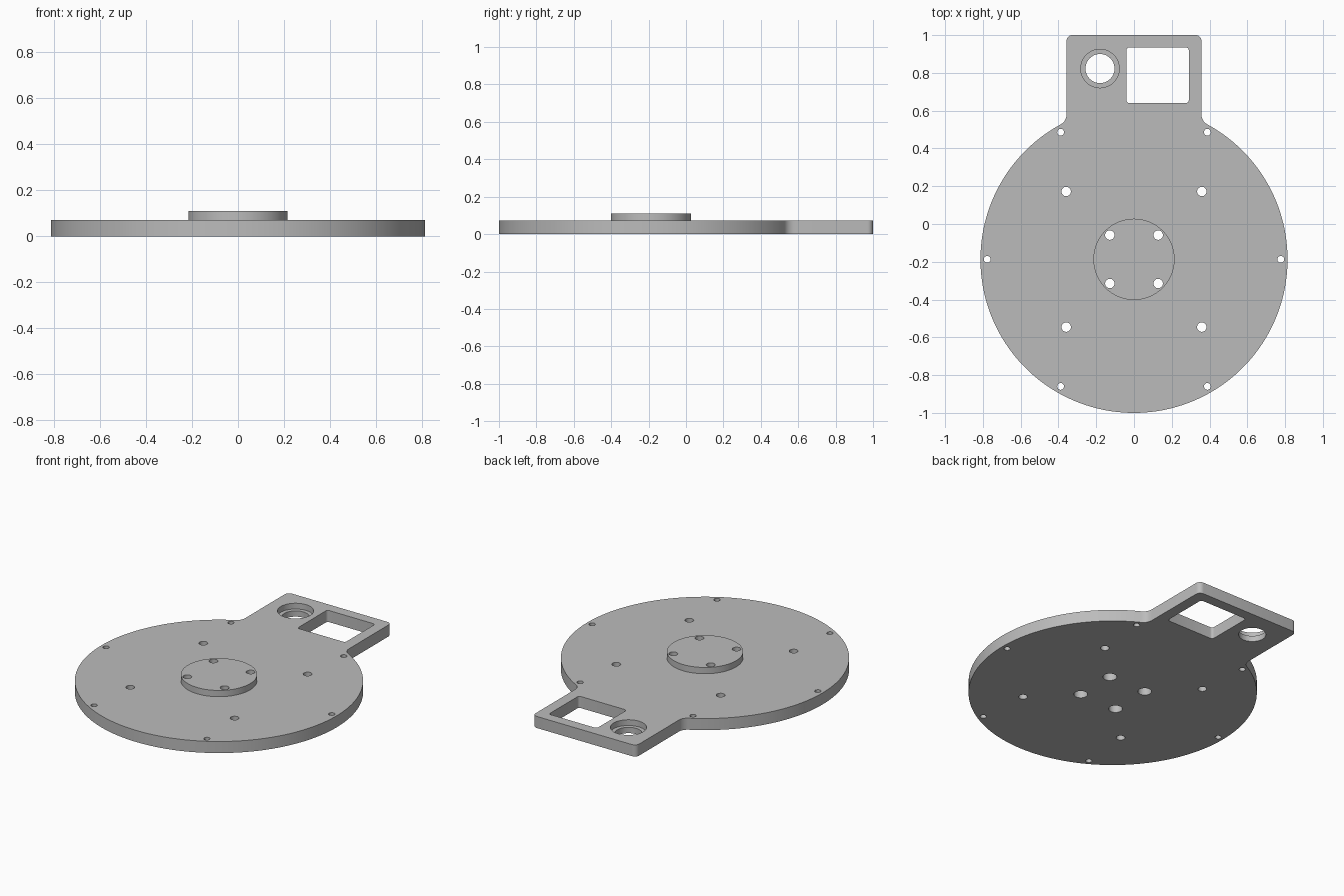
import bpy, bmesh
from math import sin, cos, pi, sqrt, atan2, radians

cube = bpy.data.objects.get("Cube")
if cube:
    bpy.data.objects.remove(cube, do_unlink=True)

CY, R = -0.187, 0.813            # disc centre and radius
T, HUB_TOP = 0.072, 0.111        # plate thickness, hub height
TAB, FILLET, CORNER = 0.357, 0.06, 0.03

grey = bpy.data.materials.new("Light grey")
grey.use_nodes = True
grey.diffuse_color = (0.5, 0.5, 0.5, 1)
grey.node_tree.nodes["Principled BSDF"].inputs["Base Color"].default_value = (0.5, 0.5, 0.5, 1)


def arc(cx, cy, r, a0, a1, n):
    return [(cx + r * cos(a0 + (a1 - a0) * i / n), cy + r * sin(a0 + (a1 - a0) * i / n))
            for i in range(n + 1)]


def circle(cx, cy, r, n=32):
    return arc(cx, cy, r, 0, 2 * pi, n)[:-1]


def rounded_rect(x0, x1, y0, y1, r):
    pts = []
    for k, (x, y) in enumerate([(x1 - r, y1 - r), (x0 + r, y1 - r), (x0 + r, y0 + r), (x1 - r, y0 + r)]):
        pts += arc(x, y, r, k * pi / 2, (k + 1) * pi / 2, 5)
    return pts


def prisms(name, shapes):
    """One mesh of upright prisms, each given as (outline, bottom, top)."""
    bm = bmesh.new()
    for pts, z0, z1 in shapes:
        face = bm.faces.new([bm.verts.new((x, y, z0)) for x, y in pts])
        ext = bmesh.ops.extrude_face_region(bm, geom=[face])
        verts = [g for g in ext["geom"] if isinstance(g, bmesh.types.BMVert)]
        bmesh.ops.translate(bm, verts=verts, vec=(0, 0, z1 - z0))
    bmesh.ops.recalc_face_normals(bm, faces=bm.faces)
    mesh = bpy.data.meshes.new(name)
    bm.to_mesh(mesh)
    bm.free()
    mesh.materials.append(grey)
    ob = bpy.data.objects.new(name, mesh)
    bpy.context.collection.objects.link(ob)
    return ob


def combine(target, other, operation):
    mod = target.modifiers.new(other.name, 'BOOLEAN')
    mod.operation, mod.solver, mod.object = operation, 'EXACT', other
    bpy.context.view_layer.objects.active = target
    bpy.ops.object.modifier_apply(modifier=mod.name)
    bpy.data.objects.remove(other, do_unlink=True)


# Plate outline: right tab edge with corner and fillet, mirrored, plus the disc arc
fx = TAB + FILLET
fy = CY + sqrt((R + FILLET) ** 2 - fx ** 2)
ang = atan2(fy - CY, fx)
right = arc(fx, fy, FILLET, pi + ang, pi, 8)
right += arc(TAB - CORNER, 1 - CORNER, CORNER, 0, pi / 2, 6)
left = [(-x, y) for x, y in reversed(right)]
disc = arc(0, CY, R, pi - ang, 2 * pi + ang, 144)[1:-1]
plate = prisms("base_plate", [(right + left + disc, 0, T)])

# Raised hub
combine(plate, prisms("hub", [(circle(0, CY, 0.215, 96), T / 2, HUB_TOP)]), 'UNION')

# Through holes: rim, middle and hub bolts, cable hole, rectangular window
rim = [(0.777 * cos(k * pi / 3), CY + 0.777 * sin(k * pi / 3)) for k in range(6)]
signs = [(1, 1), (-1, 1), (-1, -1), (1, -1)]
middle = [(0.359 * a, CY + 0.359 * b) for a, b in signs]
hub_bolts = [(0.128 * a, CY + 0.128 * b) for a, b in signs]
outlines = [circle(x, y, 0.018, 24) for x, y in rim]
outlines += [circle(x, y, 0.025, 24) for x, y in middle + hub_bolts]
outlines += [circle(-0.18, 0.823, 0.077, 48), rounded_rect(-0.04, 0.29, 0.64, 0.935, 0.016)]
combine(plate, prisms("through_holes", [(o, -0.1, 0.3) for o in outlines]), 'DIFFERENCE')

# Counterbores: bolt heads from below, ring seat from above
bores = [(circle(x, y, 0.039), -0.1, 0.05) for x, y in hub_bolts]
bores.append((circle(-0.18, 0.823, 0.102, 48), 0.036, 0.3))
combine(plate, prisms("counterbores", bores), 'DIFFERENCE')

bpy.ops.object.select_all(action='DESELECT')
plate.select_set(True)
bpy.context.view_layer.objects.active = plate
bpy.ops.object.shade_smooth_by_angle(angle=radians(30))
